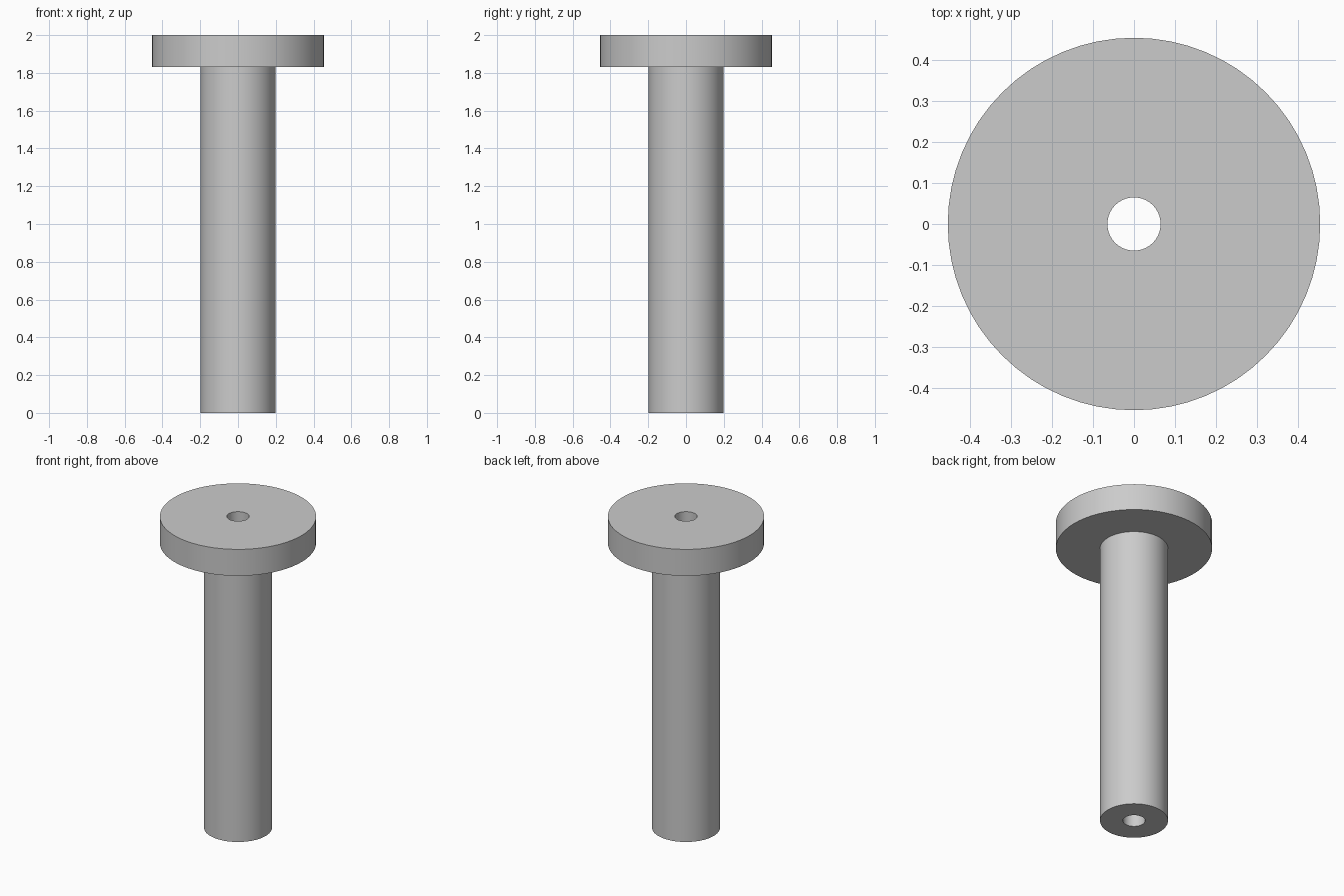
import bpy
import bmesh
from math import cos, sin, tau, radians

SEGMENTS = 64
HOLE, SHAFT, FLANGE = 0.065, 0.198, 0.455
FLANGE_BOTTOM, TOP = 1.83, 2.0

cube = bpy.data.objects.get("Cube")
if cube:
    bpy.data.objects.remove(cube, do_unlink=True)

# Plain grey material
grey = bpy.data.materials.new("plain_grey")
grey.use_nodes = True
colour = (0.6, 0.6, 0.6, 1)
grey.diffuse_color = colour
grey.node_tree.nodes["Principled BSDF"].inputs["Base Color"].default_value = colour


def lathe(name, profile):
    """Spin a closed (radius, height) profile around the z axis."""
    bm = bmesh.new()
    rings = []
    for i in range(SEGMENTS):
        a = tau * i / SEGMENTS
        rings.append([bm.verts.new((r * cos(a), r * sin(a), z)) for r, z in profile])
    for i, ring in enumerate(rings):
        after = rings[(i + 1) % SEGMENTS]
        for j in range(len(profile)):
            k = (j + 1) % len(profile)
            bm.faces.new((ring[j], after[j], after[k], ring[k]))
    bmesh.ops.recalc_face_normals(bm, faces=bm.faces)
    mesh = bpy.data.meshes.new(name)
    bm.to_mesh(mesh)
    bm.free()
    mesh.materials.append(grey)
    obj = bpy.data.objects.new(name, mesh)
    bpy.context.collection.objects.link(obj)
    bpy.ops.object.select_all(action="DESELECT")
    obj.select_set(True)
    bpy.context.view_layer.objects.active = obj
    bpy.ops.object.shade_smooth_by_angle(angle=radians(30))
    return obj


# Hollow shaft with a wide flange on top, bored right through
lathe("flanged_sleeve", [
    (HOLE, 0), (SHAFT, 0), (SHAFT, FLANGE_BOTTOM),
    (FLANGE, FLANGE_BOTTOM), (FLANGE, TOP), (HOLE, TOP),
])
